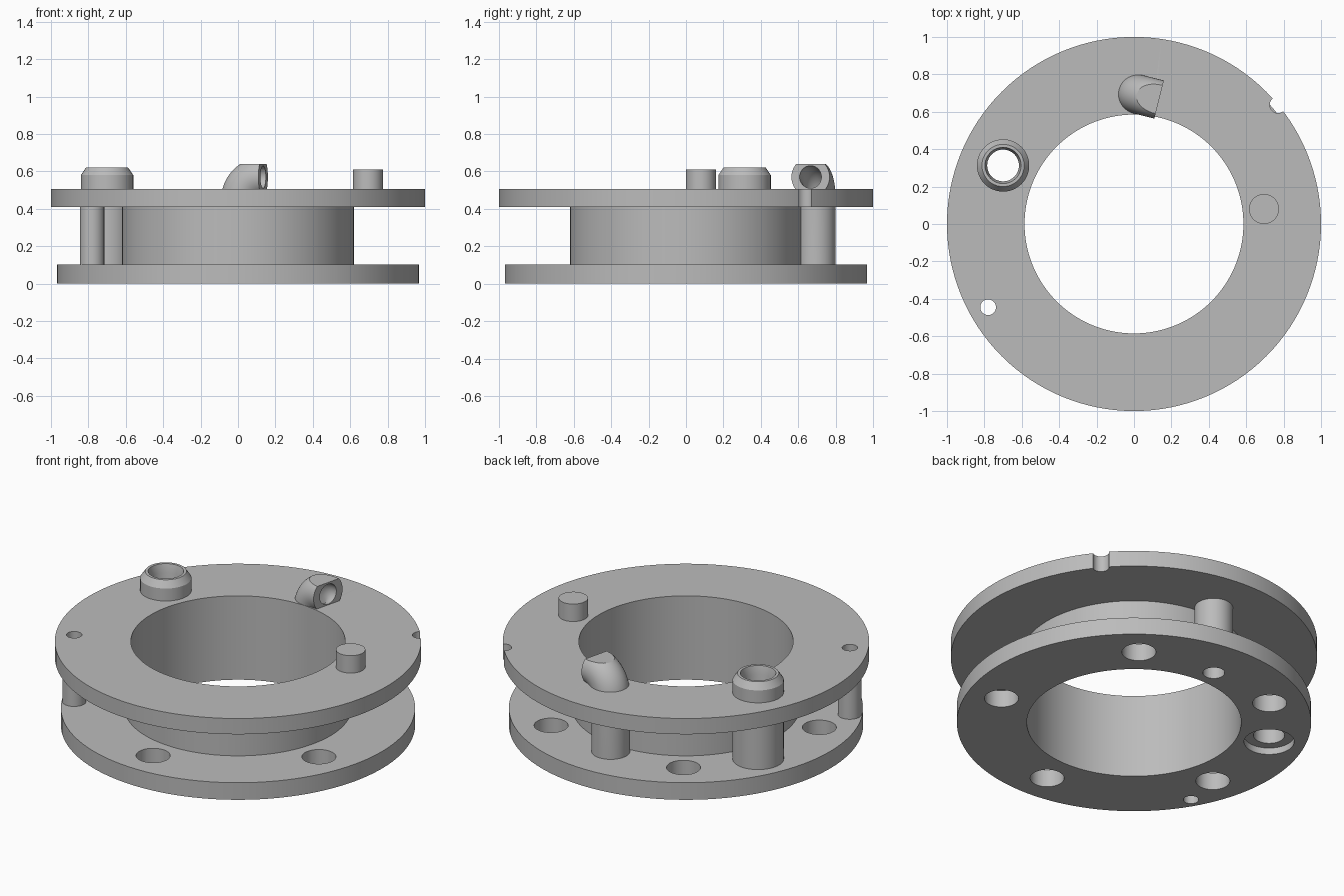
import bpy, bmesh
from math import sin, cos, pi, radians
from mathutils import Vector

cube = bpy.data.objects.get("Cube")
if cube:
    bpy.data.objects.remove(cube)

grey = bpy.data.materials.new("metal grey")
grey.use_nodes = True
colour = (0.5, 0.5, 0.5, 1)
grey.diffuse_color = colour
grey.node_tree.nodes["Principled BSDF"].inputs["Base Color"].default_value = colour


def finish(name, bm):
    bmesh.ops.recalc_face_normals(bm, faces=bm.faces)
    mesh = bpy.data.meshes.new(name)
    bm.to_mesh(mesh)
    bm.free()
    mesh.materials.append(grey)
    ob = bpy.data.objects.new(name, mesh)
    bpy.context.collection.objects.link(ob)
    return ob


def skin(bm, rings, closed=False):
    """Bridge successive rings of vertices; cap the ends unless closed."""
    n = len(rings[0])
    pairs = list(zip(rings, rings[1:]))
    if closed:
        pairs.append((rings[-1], rings[0]))
    else:
        bm.faces.new(rings[0])
        bm.faces.new(rings[-1])
    for a, b in pairs:
        for i in range(n):
            j = (i + 1) % n
            bm.faces.new((a[i], a[j], b[j], b[i]))


def lathe(name, profile, x=0, y=0, n=48, closed=False):
    """Turn (radius, height) points about a vertical axis."""
    bm = bmesh.new()
    rings = [[bm.verts.new((x + r * cos(2 * pi * i / n), y + r * sin(2 * pi * i / n), z))
              for i in range(n)] for r, z in profile]
    skin(bm, rings, closed)
    return finish(name, bm)


def elbow(name, radius, base, end, top=None, n=48):
    """Sweep a circle straight up, round a quarter bend and out sideways."""
    bend, spring, steps = 0.12, 0.45, 16
    out = Vector((cos(radians(-14)), sin(radians(-14)), 0))
    side, up = Vector((-out.y, out.x, 0)), Vector((0, 0, 1))
    origin = Vector((0.015, 0.695, 0))
    path = [(0, base, 0)]
    for k in range(steps + 1):
        a = pi / 2 * k / steps
        path.append((bend * (1 - cos(a)), spring + bend * sin(a), a))
    path.append((end, spring + bend, pi / 2))
    bm = bmesh.new()
    rings = []
    for s, z, a in path:
        across = out * cos(a) - up * sin(a)
        rings.append([bm.verts.new(origin + out * s + up * z + radius *
                     (across * cos(2 * pi * i / n) + side * sin(2 * pi * i / n)))
                      for i in range(n)])
    skin(bm, rings)
    if top:
        geom = bm.verts[:] + bm.edges[:] + bm.faces[:]
        cut = bmesh.ops.bisect_plane(bm, geom=geom, plane_co=(0, 0, top),
                                     plane_no=(0, 0, 1), clear_outer=True)
        edges = [e for e in cut["geom_cut"] if isinstance(e, bmesh.types.BMEdge)]
        bmesh.ops.holes_fill(bm, edges=edges, sides=0)
    return finish(name, bm)


def cut(target, *cutters):
    for c in cutters:
        bpy.context.view_layer.objects.active = target
        mod = target.modifiers.new("cut", "BOOLEAN")
        mod.operation, mod.solver, mod.object = "DIFFERENCE", "EXACT", c
        bpy.ops.object.modifier_apply(modifier=mod.name)


# Main spool: two flanges on a hollow hub
bore, hub, low_top, high_bottom, high_top = 0.585, 0.62, 0.103, 0.41, 0.505
spool = lathe("flanged_spool", [
    (bore, 0), (0.967, 0), (0.967, low_top), (hub, low_top), (hub, high_bottom),
    (1, high_bottom), (1, high_top), (bore, high_top)], n=128, closed=True)

# Posts and fittings
port_xy, tube_xy = (-0.70, 0.313), (-0.78, -0.445)
port = lathe("collared_port", [(0.14, 0.06), (0.14, 0.58), (0.113, 0.62)], *port_xy)
tube = lathe("small_tube", [(0.065, 0.05), (0.065, 0.45)], *tube_xy)
pin = lathe("locating_pin", [(0.08, 0.46), (0.08, 0.61)], 0.695, 0.08)
spout = elbow("elbow_spout", 0.105, 0.05, 0.123, top=0.64)

# Cutters for the through bores, the notch and the ring of holes
port_bore = lathe("port_bore_cutter", [(0.085, -0.1), (0.085, 0.57), (0.097, 0.62), (0.097, 0.7)], *port_xy)
recess = lathe("recess_cutter", [(0.137, -0.1), (0.137, 0.04)], *port_xy)
tube_bore = lathe("tube_bore_cutter", [(0.042, -0.1), (0.042, 0.7)], *tube_xy)
notch = lathe("notch_cutter", [(0.044, 0.3), (0.044, 0.7)], 0.77, 0.637)
spout_bore = elbow("spout_bore_cutter", 0.06, -0.1, 0.3)
holes = []
for k in range(5):
    a = radians(52 + 72 * k)
    holes.append(lathe("hole_cutter", [(0.093, -0.1), (0.093, 0.25)],
                       0.77 * cos(a), 0.77 * sin(a)))

cut(spool, port_bore, recess, tube_bore, notch, spout_bore, *holes)
cut(port, port_bore)
cut(tube, tube_bore)
cut(spout, spout_bore)
for c in [port_bore, recess, tube_bore, notch, spout_bore] + holes:
    bpy.data.objects.remove(c)

# Smooth the curved walls, keeping the rims crisp
for ob in bpy.context.selected_objects:
    ob.select_set(False)
for ob in (spool, port, tube, pin, spout):
    ob.select_set(True)
    bpy.context.view_layer.objects.active = ob
bpy.ops.object.shade_smooth_by_angle(angle=radians(30))
